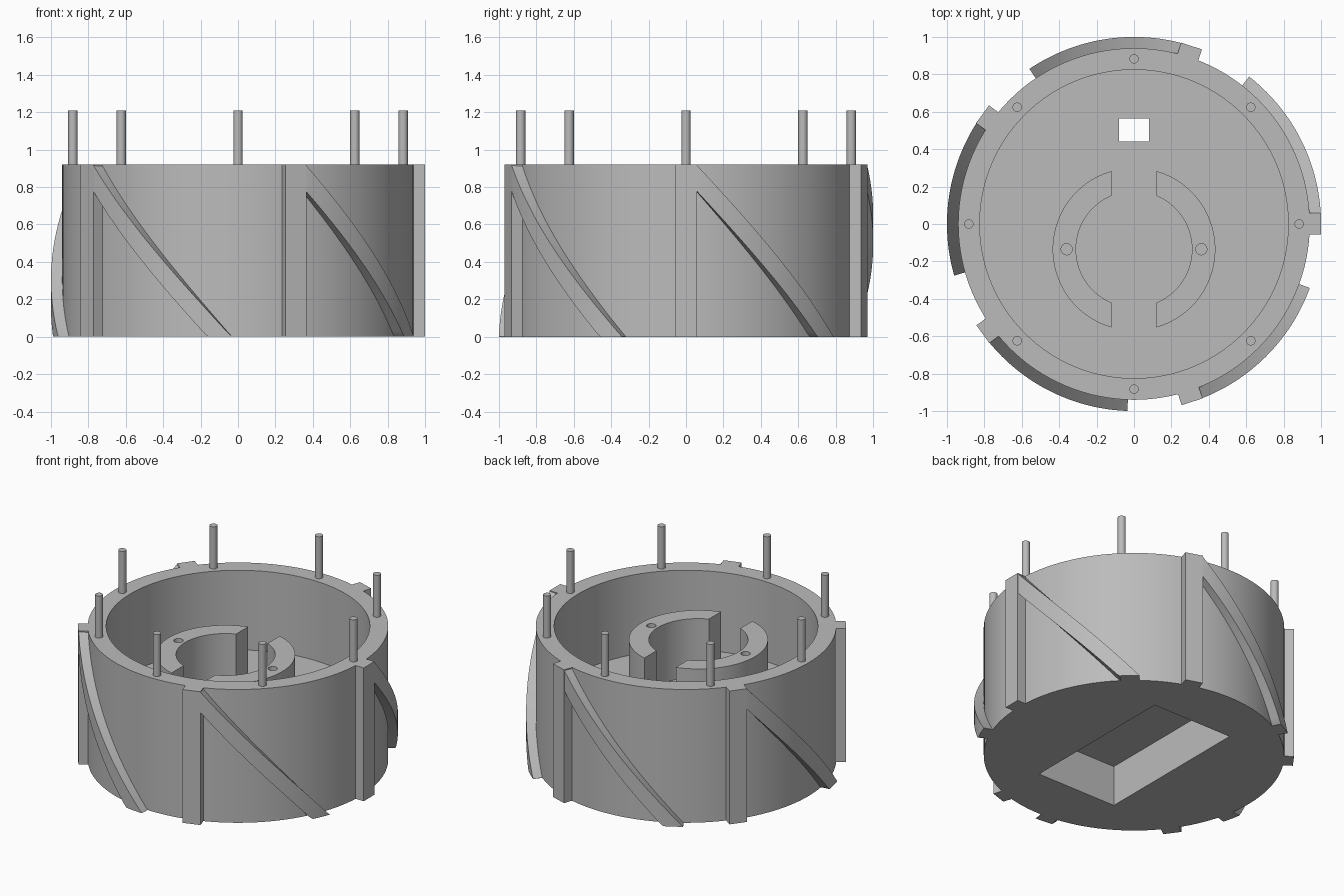
import bpy, bmesh, math
from mathutils import Matrix

cube = bpy.data.objects.get("Cube")
if cube:
    bpy.data.objects.remove(cube, do_unlink=True)

HEIGHT, OUTER, INNER, FLOOR = 0.92, 0.94, 0.825, 0.37
RING_TOP, RING_Y = 0.775, -0.135
RIBS = 5

grey = bpy.data.materials.new("plain grey")
grey.use_nodes = True
colour = (0.5, 0.5, 0.5, 1)
grey.diffuse_color = colour
grey.node_tree.nodes["Principled BSDF"].inputs["Base Color"].default_value = colour


def finish(name, bm):
    bmesh.ops.recalc_face_normals(bm, faces=bm.faces)
    mesh = bpy.data.meshes.new(name)
    bm.to_mesh(mesh)
    bm.free()
    mesh.materials.append(grey)
    ob = bpy.data.objects.new(name, mesh)
    bpy.context.collection.objects.link(ob)
    return ob


def cylinder(name, r, z0, z1, x=0, y=0, sides=128):
    bm = bmesh.new()
    bmesh.ops.create_cone(bm, cap_ends=True, segments=sides, radius1=r, radius2=r,
                          depth=z1 - z0, matrix=Matrix.Translation((x, y, (z0 + z1) / 2)))
    return finish(name, bm)


def box(name, x0, x1, y0, y1, z0, z1):
    bm = bmesh.new()
    place = Matrix.Translation(((x0 + x1) / 2, (y0 + y1) / 2, (z0 + z1) / 2))
    size = Matrix.Diagonal((x1 - x0, y1 - y0, z1 - z0, 1))
    bmesh.ops.create_cube(bm, size=1, matrix=place @ size)
    return finish(name, bm)


def activate(ob):
    bpy.ops.object.select_all(action='DESELECT')
    ob.select_set(True)
    bpy.context.view_layer.objects.active = ob


def cut(ob, *cutters):
    activate(ob)
    for cutter in cutters:
        mod = ob.modifiers.new("cut", 'BOOLEAN')
        mod.operation, mod.solver, mod.object = 'DIFFERENCE', 'EXACT', cutter
        bpy.ops.object.modifier_apply(modifier=mod.name)
        bpy.data.objects.remove(cutter, do_unlink=True)


def smooth(ob):
    activate(ob)
    bpy.ops.object.shade_smooth_by_angle(angle=math.radians(30))


def spiral_rib(name):
    """Rectangular strip that winds down the wall and is trimmed at the base."""
    bm = bmesh.new()
    start, end, steps, drop = math.radians(3.2), math.radians(52), 48, 0.14
    previous, first = None, None
    for i in range(steps + 1):
        t = i / steps
        a = start + (end - start) * t
        top = max(HEIGHT * (1 - t), 0.001)
        low = max(top - drop, 0)
        section = [bm.verts.new((r * math.cos(a), r * math.sin(a), z))
                   for r, z in ((0.936, low), (1, low), (1, top), (0.936, top))]
        if previous:
            for k in range(4):
                n = (k + 1) % 4
                bm.faces.new((previous[k], previous[n], section[n], section[k]))
        else:
            first = section
        previous = section
    bm.faces.new(first)
    bm.faces.new(previous)
    return finish(name, bm)


# Cup with a rectangular pocket underneath and a slot through the floor
body = cylinder("body", OUTER, 0, HEIGHT)
cut(body,
    cylinder("bore", INNER, FLOOR, HEIGHT + 0.2),
    box("pocket", -0.305, 0.305, -0.56, 0.565, -0.2, 0.28),
    box("slot", -0.08, 0.08, 0.44, 0.565, 0.2, FLOOR + 0.1))
smooth(body)

# Split collar standing on the floor, with a screw hole in each half
collar = cylinder("split_collar", 0.435, FLOOR, RING_TOP, y=RING_Y)
cut(collar,
    cylinder("collar_bore", 0.31, FLOOR - 0.1, RING_TOP + 0.1, y=RING_Y),
    box("collar_gap", -0.12, 0.12, -1, 1, FLOOR - 0.1, RING_TOP + 0.1),
    *[cylinder("screw_hole", 0.03, FLOOR + 0.05, RING_TOP + 0.1, s * 0.36, RING_Y, 24)
      for s in (-1, 1)])
smooth(collar)

# Upright pins around the rim
for i in range(8):
    a = i * math.pi / 4
    smooth(cylinder(f"rim_pin_{i + 1}", 0.025, HEIGHT - 0.02, 1.21,
                    0.883 * math.cos(a), 0.883 * math.sin(a), 24))

# Upright and spiral ribs around the outside
for i in range(RIBS):
    turn = i * 2 * math.pi / RIBS
    upright = box(f"upright_rib_{i + 1}", 0.93, 1, -0.057, 0.06, 0, HEIGHT)
    spiral = spiral_rib(f"spiral_rib_{i + 1}")
    upright.rotation_euler.z = spiral.rotation_euler.z = turn
    smooth(spiral)
